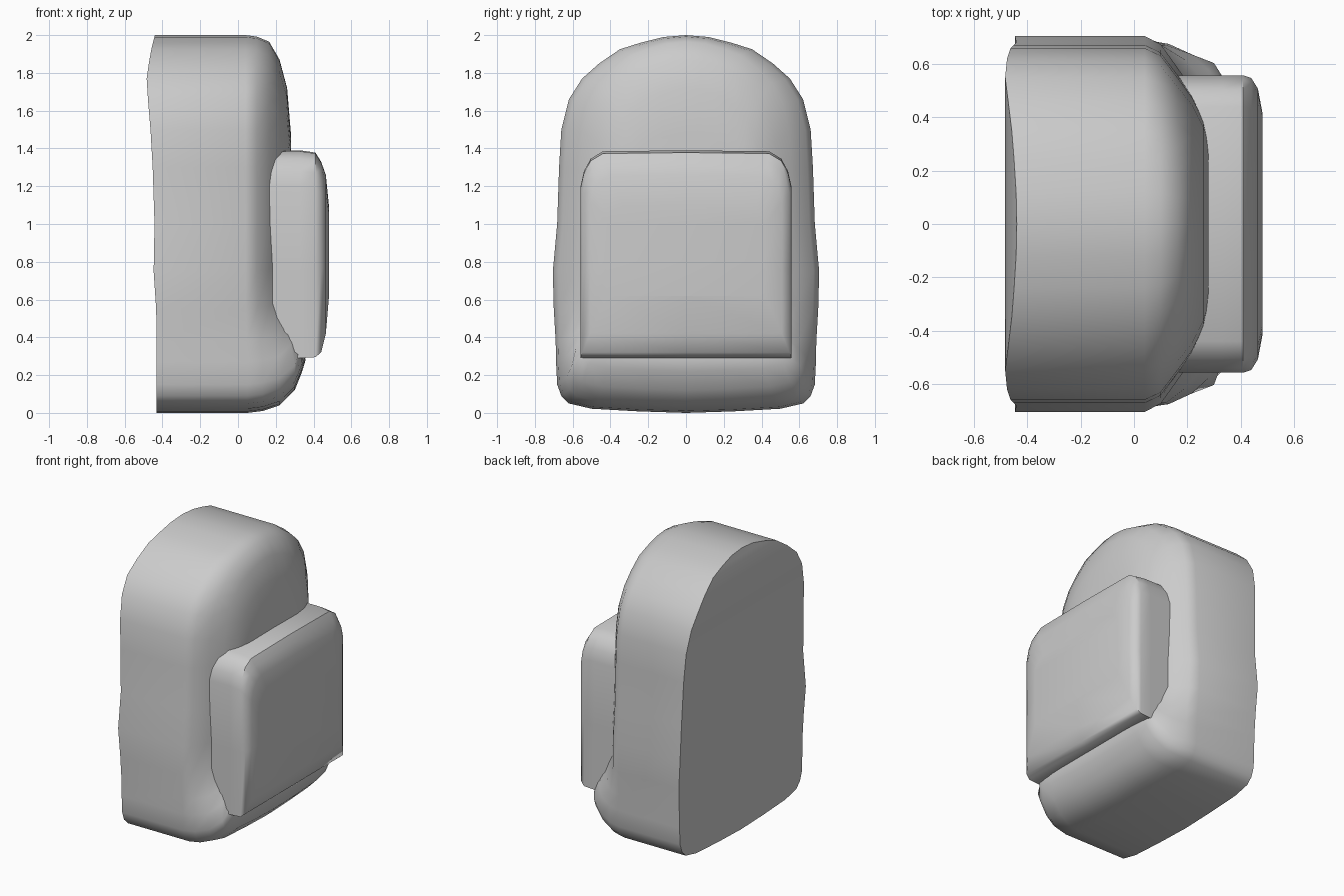
import bpy, bmesh, math

if "Cube" in bpy.data.objects:
    bpy.data.objects.remove(bpy.data.objects["Cube"])

grey = bpy.data.materials.new("plain grey")
grey.diffuse_color = (0.6, 0.6, 0.6, 1)
grey.use_nodes = True
grey.node_tree.nodes["Principled BSDF"].inputs["Base Color"].default_value = grey.diffuse_color


def lerp_table(table, z):
    """Linear interpolation in a list of (z, value) pairs."""
    if z <= table[0][0]:
        return table[0][1]
    for (z0, v0), (z1, v1) in zip(table, table[1:]):
        if z <= z1:
            return v0 + (v1 - v0) * (z - z0) / (z1 - z0)
    return table[-1][1]


def loft(name, half_rings, angle):
    """Mirror half outlines across y, bridge them and cap both ends with strips."""
    bm = bmesh.new()
    rings = []
    for half in half_rings:
        right = [bm.verts.new(p) for p in half]
        left = [bm.verts.new((x, -y, z)) for x, y, z in half[1:-1]]
        rings.append(right + left[::-1])
    n = len(rings[0])
    for a, b in zip(rings, rings[1:]):
        for i in range(n):
            j = (i + 1) % n
            bm.faces.new((a[i], a[j], b[j], b[i]))
    for ring in (rings[0], rings[-1]):
        for i in range(n // 2):
            quad = [ring[i], ring[i + 1], ring[-i - 1], ring[-i % n]]
            bm.faces.new(list(dict.fromkeys(quad)))
    bmesh.ops.recalc_face_normals(bm, faces=bm.faces)
    mesh = bpy.data.meshes.new(name)
    bm.to_mesh(mesh)
    bm.free()
    mesh.materials.append(grey)
    obj = bpy.data.objects.new(name, mesh)
    bpy.context.collection.objects.link(obj)
    bpy.ops.object.select_all(action='DESELECT')
    obj.select_set(True)
    bpy.context.view_layer.objects.active = obj
    bpy.ops.object.shade_smooth_by_angle(angle=math.radians(angle))
    return obj


# Bag body: arched outline, gently wavy back panel, rounded front, bulging base
outline = [(0, 2.0), (.12, 1.99), (.24, 1.96), (.35, 1.925), (.46, 1.85), (.55, 1.77),
           (.62, 1.66), (.66, 1.5), (.672, 1.3), (.682, 1.0), (.705, .75), (.70, .55),
           (.69, .38), (.688, .27), (.682, .15), (.66, .09), (.62, .05), (.5, .022),
           (.25, .008), (0, 0)]
back_x = [(0, -.432), (.5, -.43), (.8, -.45), (1.0, -.442), (1.4, -.455),
          (1.76, -.485), (1.9, -.465), (2.0, -.44)]
# x at front, x at base, side inset, top inset, base inset
steps = [(.04, .05, 0, 0, 0),
         (.10, .13, .03, .008, .01),
         (.165, .22, .12, .035, .04),
         (.22, .30, .20, .13, .12),
         (.26, .34, .29, .28, .22),
         (.28, .358, .36, .52, .28)]
body = [[(lerp_table(back_x, z), y, z) for y, z in outline]]
for xf, xb, side, top, base in steps:
    ring = []
    for y, z in outline:
        zz = 1 + (z - 1) * (1 - (top if z > 1 else base))
        bulge = lerp_table([(.28, 1), (.58, 0)], zz)
        yy = y * (1 - side * (1 - .6 * bulge) / .7)
        ring.append((xf + (xb - xf) * bulge, yy, zz))
    body.append(ring)
loft("bag_body", body, 40)

# Front pocket: rounded top corners, square lower corners, softened front edge
pocket_outline = [(0, 1.39), (.44, 1.385), (.505, 1.345), (.54, 1.28), (.558, 1.2),
                  (.558, .75), (.558, .29), (0, .29)]
# x, side inset, top inset, base inset
pocket_steps = [(.15, 0, 0, 0), (.33, 0, 0, 0), (.41, 0, .012, .005), (.44, .01, .06, .03),
                (.465, .05, .13, .13), (.482, .14, .30, .33)]
pocket = []
for x, side, top, base in pocket_steps:
    pocket.append([(x, y * (1 - side / .558),
                    .84 + (z - .84) * (1 - (top if z > .84 else base) / .55))
                   for y, z in pocket_outline])
loft("front_pocket", pocket, 40)
